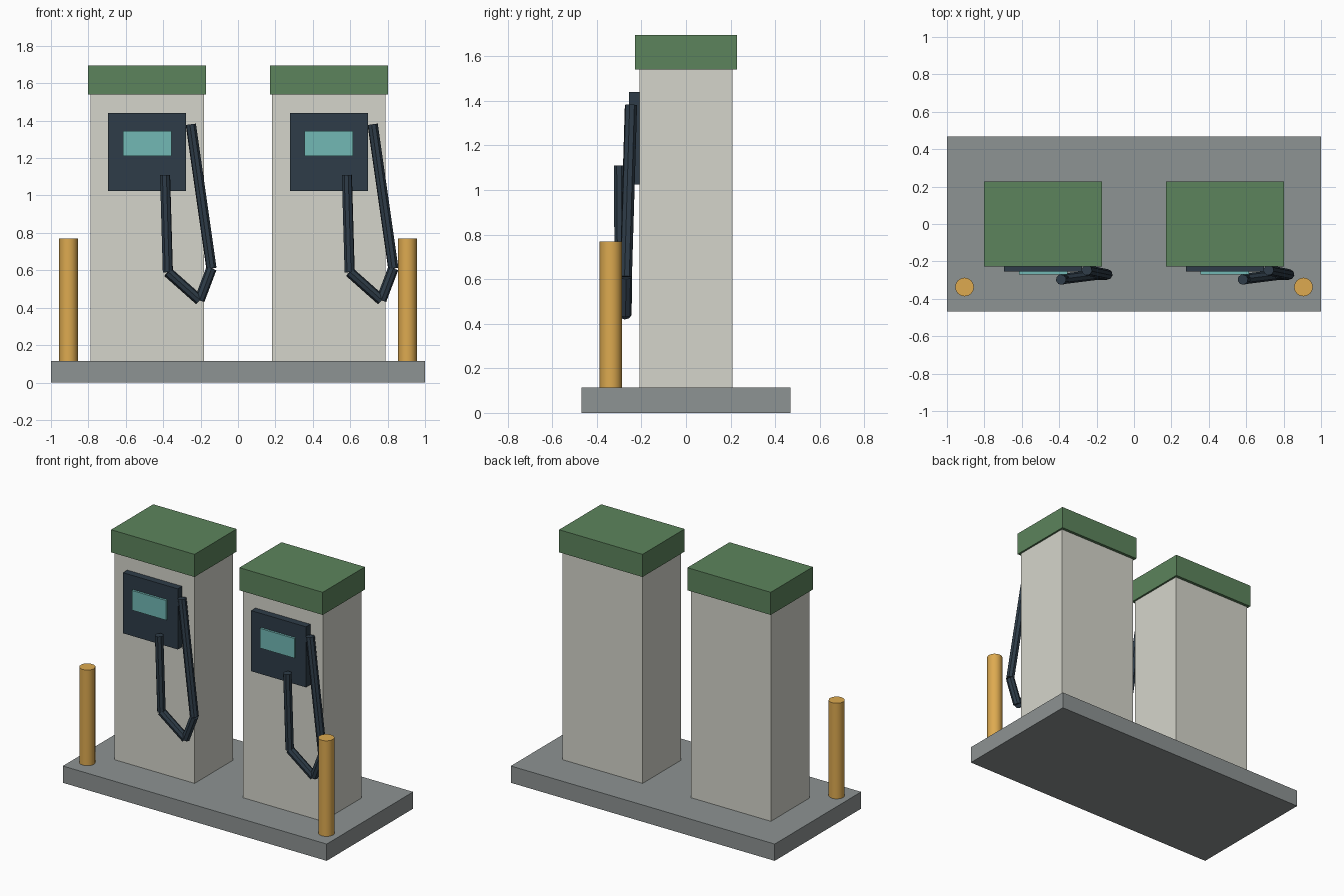
import bpy
from mathutils import Vector

cube = bpy.data.objects.get("Cube")
if cube:
    bpy.data.objects.remove(cube)


def material(name, rgb):
    linear = [(c / 255 / 12.92) if c < 11 else ((c / 255 + 0.055) / 1.055) ** 2.4 for c in rgb]
    m = bpy.data.materials.new(name)
    m.use_nodes = True
    m.diffuse_color = (*linear, 1)
    m.node_tree.nodes["Principled BSDF"].inputs["Base Color"].default_value = (*linear, 1)
    return m


concrete = material("concrete grey", (141, 147, 147))
cream = material("cream paint", (213, 213, 203))
green = material("green paint", (92, 132, 92))
navy = material("dark navy", (46, 60, 72))
teal = material("screen teal", (114, 184, 181))
yellow = material("post yellow", (221, 170, 80))


def box(name, x, y, z, mat):
    """Box from (low, high) ranges on each axis."""
    ranges = (x, y, z)
    bpy.ops.mesh.primitive_cube_add(size=1, location=[sum(r) / 2 for r in ranges])
    ob = bpy.context.object
    ob.name = name
    ob.scale = [r[1] - r[0] for r in ranges]
    bpy.ops.object.transform_apply(location=False, rotation=False, scale=True)
    ob.data.materials.append(mat)


def rod(name, start, end, radius, sides, mat):
    """Flat-ended cylinder between two points."""
    start, end = Vector(start), Vector(end)
    axis = end - start
    bpy.ops.mesh.primitive_cylinder_add(vertices=sides, radius=radius, depth=axis.length,
                                        location=(start + end) / 2)
    ob = bpy.context.object
    ob.name = name
    ob.rotation_euler = axis.to_track_quat('Z', 'Y').to_euler()
    ob.data.materials.append(mat)


# Island slab
box("island_base", (-1, 1), (-0.468, 0.468), (0, 0.115), concrete)

# Hose bends, measured from the pump's centre line
hose = [(0.234, -0.247, 1.38), (0.344, -0.27, 0.61), (0.28, -0.272, 0.44),
        (0.111, -0.293, 0.59), (0.096, -0.297, 1.11)]

for side, cx in (("right", -0.486), ("left", 0.486)):
    def span(half, c=cx):
        return (c - half, c + half)

    # Cabinet and canopy cap
    box(side + "_pump_body", span(0.303), (-0.208, 0.208), (0.115, 1.54), cream)
    box(side + "_pump_cap", span(0.316), (-0.228, 0.228), (1.54, 1.695), green)

    # Display panel and screen
    box(side + "_panel", span(0.208), (-0.255, -0.2), (1.025, 1.44), navy)
    box(side + "_screen", span(0.13), (-0.27, -0.25), (1.21, 1.345), teal)

    # Hose, one straight piece per stretch
    points = [Vector((cx, 0, 0)) + Vector(p) for p in hose]
    for i, (a, b) in enumerate(zip(points, points[1:])):
        rod(f"{side}_hose_{i + 1}", a, b, 0.028, 8, navy)

    # Guard post
    px = 0.906 if cx > 0 else -0.906
    rod(side + "_guard_post", (px, -0.337, 0.1), (px, -0.337, 0.77), 0.05, 16, yellow)
    bpy.ops.object.shade_smooth_by_angle()
